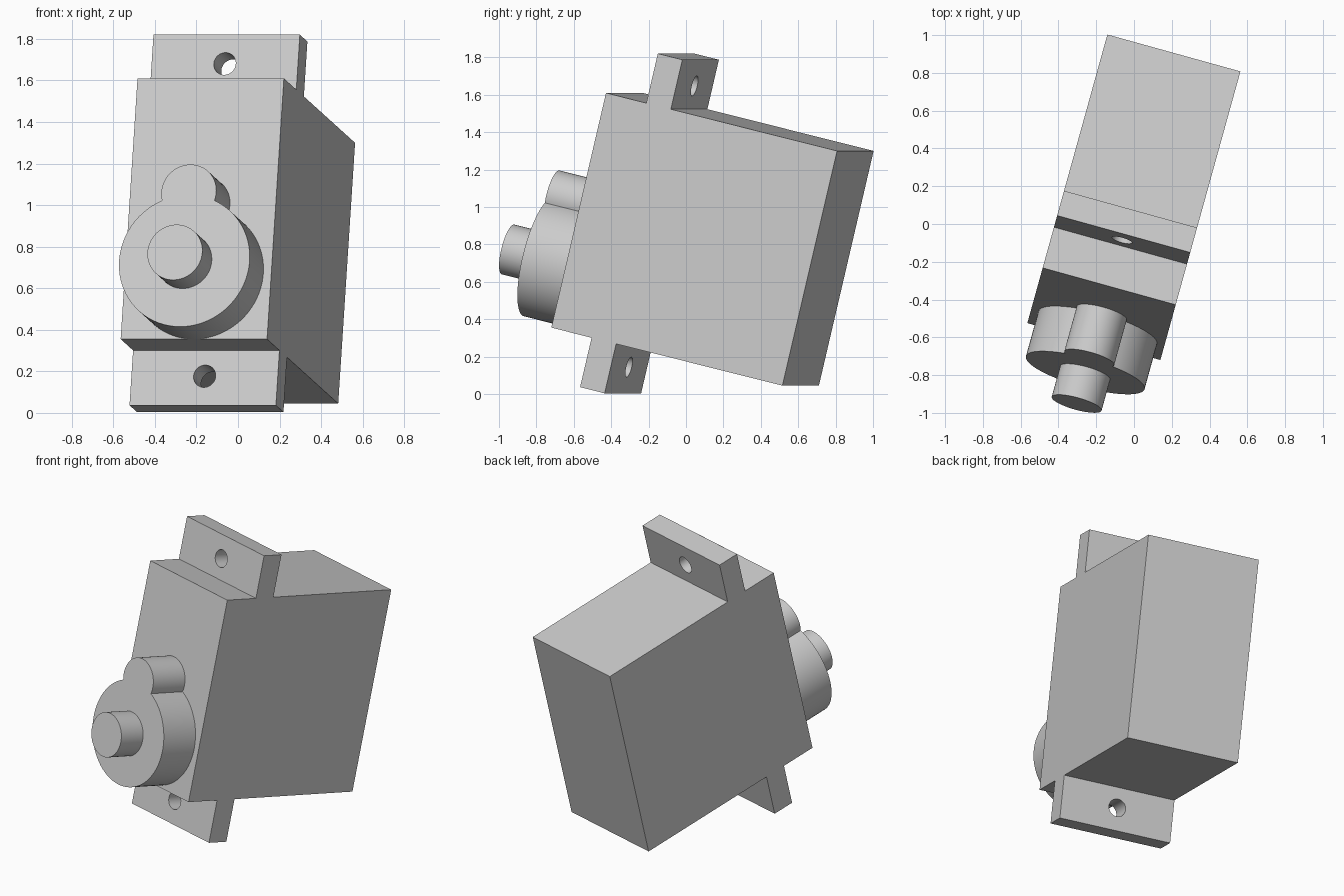
import bpy, bmesh
from math import radians, cos, sin, acos, pi
from mathutils import Matrix, Vector

cube = bpy.data.objects.get("Cube")
if cube:
    bpy.data.objects.remove(cube, do_unlink=True)

# Proportions in the part's own frame: x width, y depth, z height
WIDTH, DEPTH, HEIGHT = 0.731, 1.319, 1.291
TAB_START, TAB_END, TAB_LEN = 0.23, 0.37, 0.272
HOLE_R, HOLE_OFFSET = 0.055, 0.128
COLLAR_R, IDLER_R, IDLER_GAP = 0.326, 0.137, 0.34
COLLAR_OUT, SHAFT_OUT = 0.255, 0.43

# The whole assembly is turned and pitched in space
POSE = (Matrix.Translation((-0.2125, -0.6225, 0.355))
        @ Matrix.Rotation(radians(-15.5), 4, 'Z')
        @ Matrix.Rotation(radians(-13.6), 4, 'X'))

grey = bpy.data.materials.new("light_grey_plastic")
grey.use_nodes = True
colour = (0.6, 0.6, 0.6, 1)
grey.diffuse_color = colour
grey.node_tree.nodes["Principled BSDF"].inputs["Base Color"].default_value = colour


def prism(name, points, sweep):
    """Extrude a closed outline along the sweep vector."""
    bm = bmesh.new()
    face = bm.faces.new([bm.verts.new(p) for p in points])
    extruded = bmesh.ops.extrude_face_region(bm, geom=[face], use_keep_orig=True)
    verts = [g for g in extruded["geom"] if isinstance(g, bmesh.types.BMVert)]
    bmesh.ops.translate(bm, verts=verts, vec=Vector(sweep))
    bmesh.ops.recalc_face_normals(bm, faces=bm.faces)
    mesh = bpy.data.meshes.new(name)
    bm.to_mesh(mesh)
    bm.free()
    mesh.materials.append(grey)
    obj = bpy.data.objects.new(name, mesh)
    bpy.context.collection.objects.link(obj)
    obj.matrix_world = POSE
    return obj


def arc(y, z, radius, start, end, steps):
    """Points on an arc facing the front."""
    angles = [start + (end - start) * i / steps for i in range(steps + 1)]
    return [(radius * cos(a), y, z + radius * sin(a)) for a in angles]


def cylinder(name, y, z, radius, length):
    return prism(name, arc(y, z, radius, 0, 2 * pi, 64)[:-1], (0, length, 0))


def smooth(obj):
    bpy.ops.object.select_all(action='DESELECT')
    obj.select_set(True)
    bpy.context.view_layer.objects.active = obj
    bpy.ops.object.shade_smooth_by_angle(angle=radians(30))


# Case with mounting tabs, swept across the width from its side outline
lower = [(0, 0), (TAB_START, 0), (TAB_START, -TAB_LEN),
         (TAB_END, -TAB_LEN), (TAB_END, 0), (DEPTH, 0)]
upper = [(y, HEIGHT - z) for y, z in reversed(lower)]
case = prism("case_with_tabs",
             [(-WIDTH / 2, y, z) for y, z in lower + upper], (WIDTH, 0, 0))

# Screw holes through both tabs
for side, z in (("lower", -HOLE_OFFSET), ("upper", HEIGHT + HOLE_OFFSET)):
    cutter = cylinder(side + "_screw_hole_cutter", TAB_START - 0.05, z, HOLE_R,
                      TAB_END - TAB_START + 0.1)
    cutter.hide_render = True
    bpy.context.view_layer.update()
    cut = case.modifiers.new(side + "_screw_hole", 'BOOLEAN')
    cut.operation = 'DIFFERENCE'
    cut.solver = 'EXACT'
    cut.object = cutter
    bpy.context.view_layer.objects.active = case
    bpy.ops.object.modifier_apply(modifier=cut.name)
    bpy.data.objects.remove(cutter, do_unlink=True)
smooth(case)

# Gear housing: a large round collar merged with a small round lobe above
s, R, r = IDLER_GAP, COLLAR_R, IDLER_R
big = acos((s * s + R * R - r * r) / (2 * s * R))
small = acos((s * s + r * r - R * R) / (2 * s * r))
outline = arc(-COLLAR_OUT, R, R, pi / 2 + big, 2.5 * pi - big, 64)
outline += arc(-COLLAR_OUT, R + s, r, -pi / 2 + small, 1.5 * pi - small, 40)[1:-1]
smooth(prism("gear_housing", outline, (0, COLLAR_OUT, 0)))

# Output shaft
smooth(cylinder("output_shaft", -SHAFT_OUT, COLLAR_R, IDLER_R,
                SHAFT_OUT - COLLAR_OUT + 0.02))
